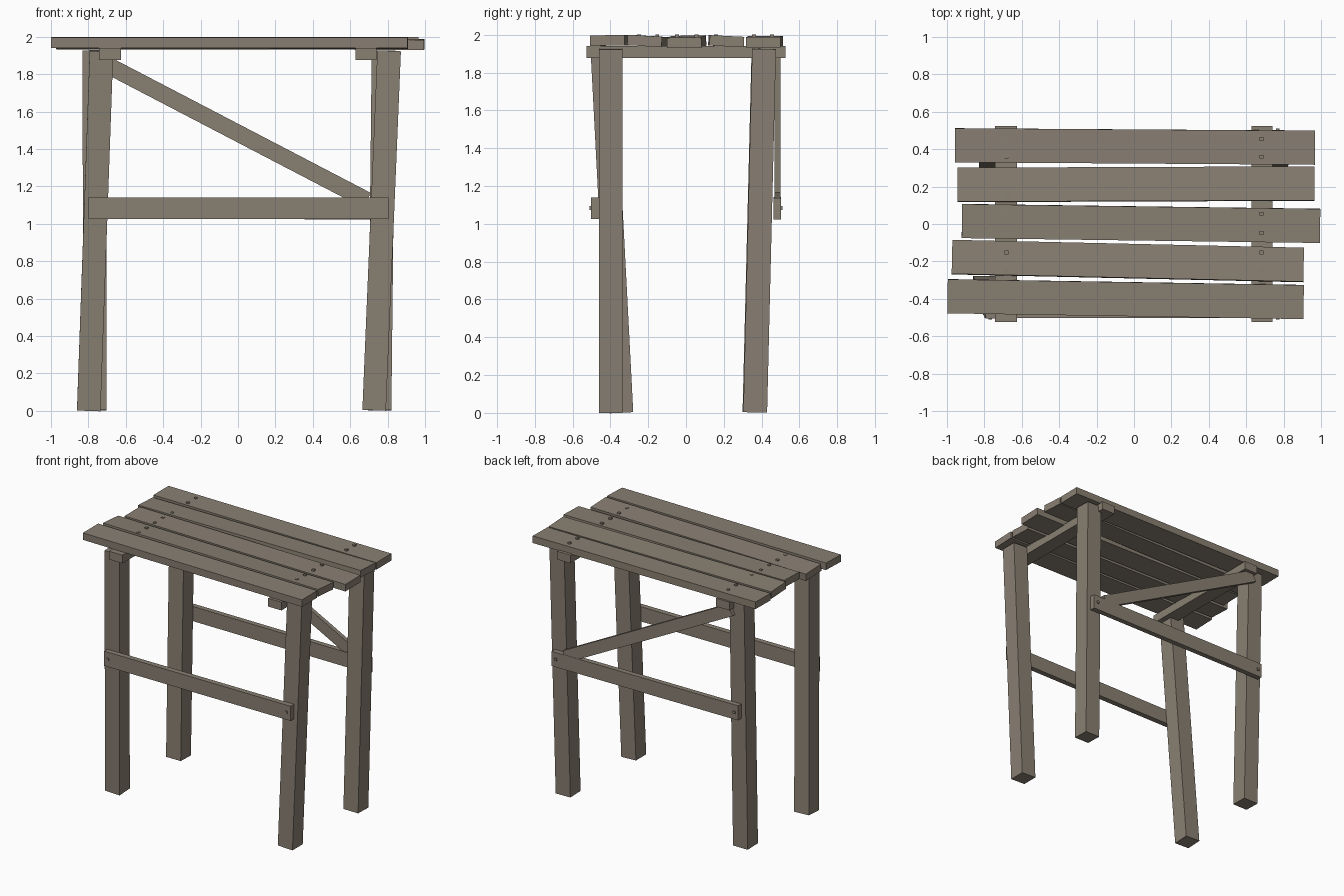
import bpy, bmesh
from mathutils import Vector, Matrix

cube = bpy.data.objects.get("Cube")
if cube:
    bpy.data.objects.remove(cube, do_unlink=True)

wood = bpy.data.materials.new("weathered_wood")
wood.use_nodes = True
colour = (0.25, 0.215, 0.17, 1)
wood.diffuse_color = colour
wood.node_tree.nodes["Principled BSDF"].inputs["Base Color"].default_value = colour


def beam(name, start, end, width, depth, side, roll=0.0):
    """Box running from start to end; width is measured along side."""
    a, b = Vector(start), Vector(end)
    axis = (b - a).normalized()
    side = Vector(side)
    side = (side - axis * side.dot(axis)).normalized()
    side = Matrix.Rotation(roll, 3, axis) @ side
    third = axis.cross(side)
    frame = Matrix((side * width, third * depth, axis * (b - a).length)).transposed().to_4x4()
    bm = bmesh.new()
    bmesh.ops.create_cube(bm, size=1, matrix=Matrix.Translation((a + b) / 2) @ frame)
    bmesh.ops.recalc_face_normals(bm, faces=bm.faces)
    mesh = bpy.data.meshes.new(name)
    bm.to_mesh(mesh)
    bm.free()
    mesh.materials.append(wood)
    obj = bpy.data.objects.new(name, mesh)
    bpy.context.collection.objects.link(obj)
    return obj


X, Y, Z = (1, 0, 0), (0, 1, 0), (0, 0, 1)

# Slightly crooked legs
beam("front_right_leg", (-0.798, -0.342, 0.003), (-0.73, -0.442, 1.925), 0.126, 0.126, X)
beam("front_left_leg", (0.728, -0.398, 0.003), (0.808, -0.398, 1.925), 0.126, 0.126, X)
beam("back_left_leg", (0.757, 0.366, 0.003), (0.778, 0.413, 1.925), 0.126, 0.126, X)
beam("back_right_leg", (-0.765, 0.362, 0.003), (-0.768, 0.41, 1.925), 0.126, 0.126, X)

# Cross supports under the top
beam("right_support", (-0.684, -0.525, 1.908), (-0.684, 0.525, 1.908), 0.116, 0.064, X)
beam("left_support", (0.684, -0.525, 1.908), (0.684, 0.525, 1.908), 0.114, 0.064, X)

# Long rails and the rear diagonal brace
beam("front_rail", (-0.8, -0.482, 1.083), (0.805, -0.482, 1.083), 0.114, 0.042, Z)
beam("back_rail", (-0.8, 0.482, 1.085), (0.805, 0.482, 1.08), 0.114, 0.04, Z)
beam("diagonal_brace", (-0.73, 0.484, 1.865), (0.69, 0.484, 1.125), 0.09, 0.032, Z)

# Top planks: left-end and right-end x, y, z, then roll
planks = [
    ((-0.957, 0.421, 1.966), (0.968, 0.408, 1.96), 0.01),
    ((-0.943, 0.209, 1.966), (0.966, 0.216, 1.966), -0.05),
    ((-0.92, 0.016, 1.968), (0.995, -0.01, 1.958), 0.02),
    ((-0.973, -0.177, 1.965), (0.907, -0.219, 1.967), -0.06),
    ((-0.997, -0.386, 1.97), (0.907, -0.417, 1.97), 0.02),
]
for i, (start, end, roll) in enumerate(planks):
    beam(f"top_plank_{i + 1}", start, end, 0.182, 0.055, Y, roll)

# Square nail heads on the planks
top_nails = [(s * 0.682, y) for s in (-1, 1)
             for y in (0.455, 0.36, 0.055, -0.048, -0.152, -0.248)] + [(-0.676, 0.158)]
for x, y in top_nails:
    beam("plank_nail", (x, y, 1.96), (x, y, 2.0), 0.02, 0.02, X)

# Square nail heads on the rails
for side in (-1, 1):
    for x in (-0.768, 0.768):
        beam("rail_nail", (x, side * 0.47, 1.084), (x, side * 0.51, 1.084), 0.02, 0.02, X)
